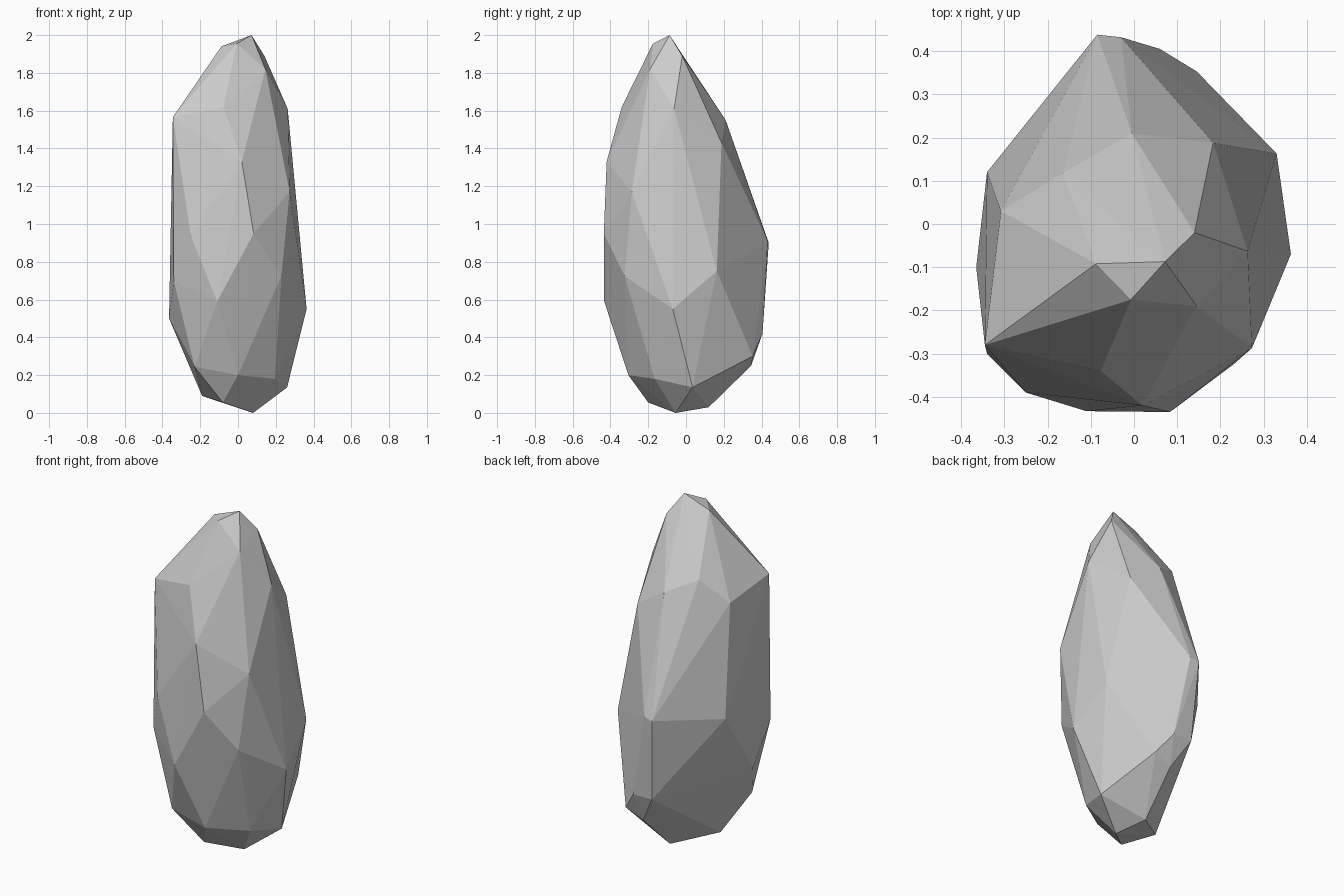
import bpy, bmesh

# Corner points of the chipped stone, grouped from the foot to the tip
foot = [(.08, -.055, 0), (.02, .12, .03), (-.08, -.20, .055), (-.19, -.05, .09),
        (.26, .035, .135), (.195, -.165, .18), (0, -.305, .20)]
lower = [(-.23, -.285, .245), (.037, .345, .25), (.145, .353, .30), (.06, .405, .42),
         (-.06, .403, .42), (-.365, -.10, .50), (.363, -.07, .55), (-.11, -.433, .59)]
middle = [(-.34, -.30, .70), (.23, -.325, .725), (.33, .163, .75), (-.34, .12, .86),
          (-.085, .438, .90), (-.03, .432, .91), (-.25, -.39, .94), (.083, -.435, .95),
          (.273, -.287, 1.17)]
shoulder = [(.02, -.42, 1.33), (.183, .188, 1.43), (-.308, .03, 1.50), (-.005, .21, 1.55),
            (-.345, -.28, 1.565), (.263, -.063, 1.61), (-.077, -.34, 1.62), (-.165, .117, 1.63)]
tip = [(.145, -.19, 1.82), (.14, -.02, 1.89), (-.088, -.092, 1.94),
       (-.007, -.175, 1.955), (.072, -.087, 2.0)]

# Wrap the points in a convex hull with flat facets
bm = bmesh.new()
for ring in (foot, lower, middle, shoulder, tip):
    for p in ring:
        bm.verts.new(p)
bmesh.ops.convex_hull(bm, input=bm.verts[:])
bmesh.ops.delete(bm, geom=[v for v in bm.verts if not v.link_faces], context='VERTS')
bmesh.ops.recalc_face_normals(bm, faces=bm.faces[:])

mesh = bpy.data.meshes.new("rock")
bm.to_mesh(mesh)
bm.free()
rock = bpy.data.objects.new("rock", mesh)
bpy.context.collection.objects.link(rock)
